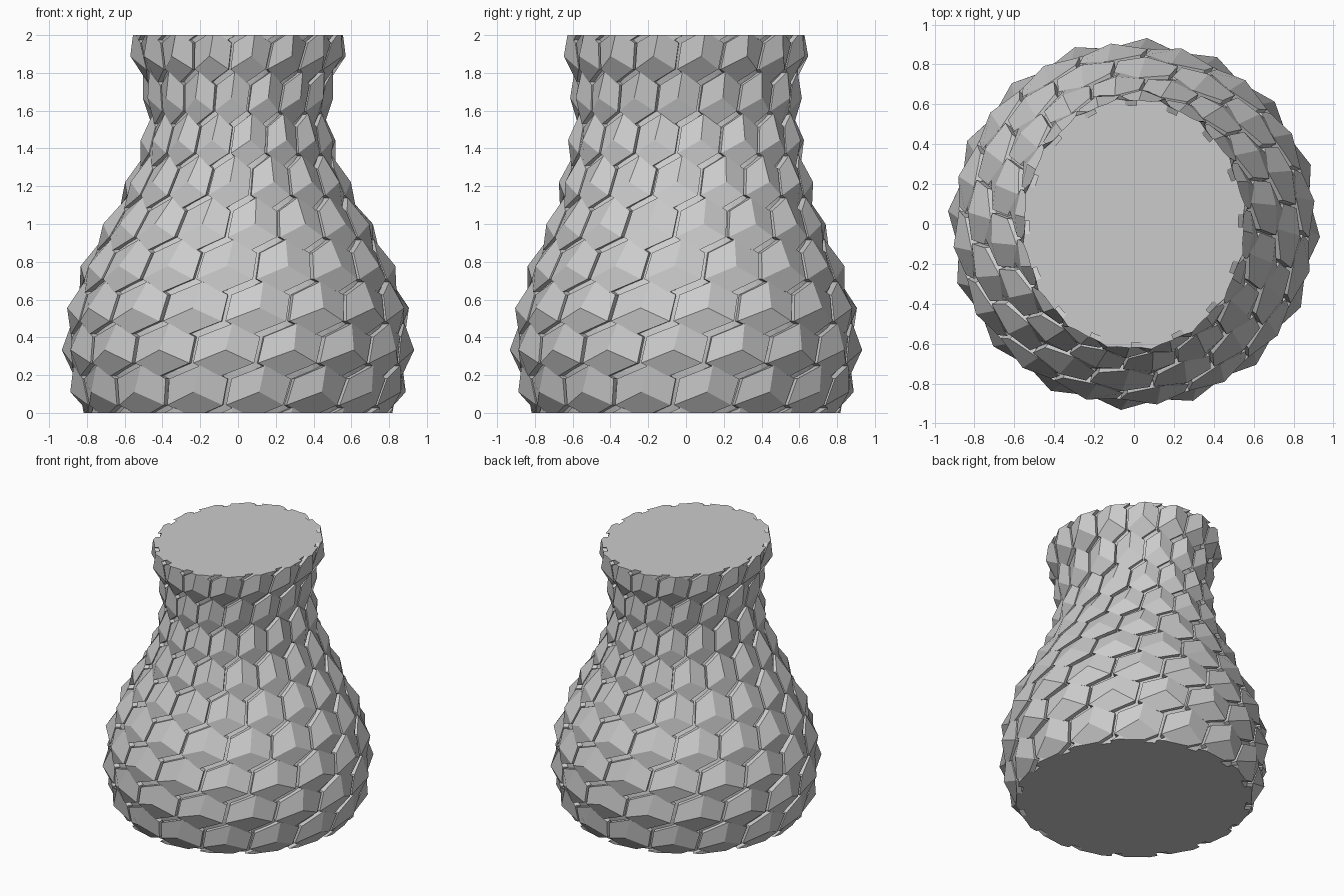
import bpy, bmesh, math
from mathutils import Vector

if "Cube" in bpy.data.objects:
    bpy.data.objects.remove(bpy.data.objects["Cube"])

ROWS, COLS, STEP = 9, 16, 2 / 9
CELL = 2 * math.pi / COLS
# z, outer radius along x, outer radius along y (at the tile peaks)
PROFILE = [(-0.33, .60, .60), (-0.11, .80, .80), (.11, .895, .895), (.333, .935, .935), (.556, .912, .912),
           (.778, .835, .84), (1.0, .72, .745), (1.22, .60, .675), (1.44, .52, .63),
           (1.667, .505, .615), (1.889, .575, .652), (2.11, .62, .69), (2.33, .66, .73)]


def radii(z):
    # smooth interpolation of the profile
    i = 1
    while i < len(PROFILE) - 3 and z > PROFILE[i + 1][0]:
        i += 1
    p0, p1, p2, p3 = PROFILE[i - 1:i + 3]
    t = (z - p1[0]) / (p2[0] - p1[0])
    return [0.5 * (2 * p1[k] + (p2[k] - p0[k]) * t
                   + (2 * p0[k] - 5 * p1[k] + 4 * p2[k] - p3[k]) * t * t
                   + (3 * p1[k] - p0[k] - 3 * p2[k] + p3[k]) * t ** 3) for k in (1, 2)]


def surf(a, z, depth):
    # point at a depth below the outer envelope
    rx, ry = radii(z)
    return Vector(((rx - depth) * math.cos(a), (ry - depth) * math.sin(a), z))


def trim(bm):
    # cut flat at the floor and at the rim, closing the openings
    for co, no in (((0, 0, 0), (0, 0, -1)), ((0, 0, 2), (0, 0, 1))):
        geom = bm.verts[:] + bm.edges[:] + bm.faces[:]
        bmesh.ops.bisect_plane(bm, geom=geom, dist=1e-5, plane_co=co, plane_no=no, clear_outer=True)
        edges = [e for e in bm.edges if e.is_boundary]
        if edges:
            bmesh.ops.holes_fill(bm, edges=edges, sides=0)
    bmesh.ops.recalc_face_normals(bm, faces=bm.faces[:])


def finish(bm, name):
    me = bpy.data.meshes.new(name)
    bm.to_mesh(me)
    bm.free()
    ob = bpy.data.objects.new(name, me)
    bpy.context.collection.objects.link(ob)


# Solid vase core
bm = bmesh.new()
SEG, LEV = 64, 36
rings = [[bm.verts.new(surf(2 * math.pi * s / SEG, 2 * j / LEV, .085 - .01 * j / LEV))
          for s in range(SEG)] for j in range(LEV + 1)]
for lo, hi in zip(rings, rings[1:]):
    for s in range(SEG):
        n = (s + 1) % SEG
        bm.faces.new((lo[s], lo[n], hi[n], hi[s]))
bm.faces.new(rings[0][::-1])
bm.faces.new(rings[-1])
finish(bm, "vase_core")

# Hexagonal cube-corner tiles, staggered row by row
bm = bmesh.new()
HEX = [(0, 2 / 3), (-.5, 1 / 3), (-.5, -1 / 3), (0, -2 / 3), (.5, -1 / 3), (.5, 1 / 3)]
LEAN = math.radians(15)
for row in range(-1, ROWS + 1):
    zc = (row + .5) * STEP
    phase = math.radians(-94) + (0 if row % 2 else CELL / 2)
    for c in range(COLS):
        ac = phase + c * CELL
        rim, root = [], []
        for u, v in HEX:
            dz = v * STEP * .94
            a = ac + u * CELL * .94 + LEAN * dz
            rim.append(bm.verts.new(surf(a, zc + dz, .045)))
            root.append(bm.verts.new(surf(a, zc + dz, .12)))
        peak = bm.verts.new(surf(ac, zc, 0))
        for i in (0, 2, 4):
            bm.faces.new((peak, rim[i], rim[i + 1], rim[(i + 2) % 6]))
        for i in range(6):
            n = (i + 1) % 6
            bm.faces.new((rim[i], root[i], root[n], rim[n]))
        bm.faces.new(root[::-1])
trim(bm)
finish(bm, "hex_tiles")
